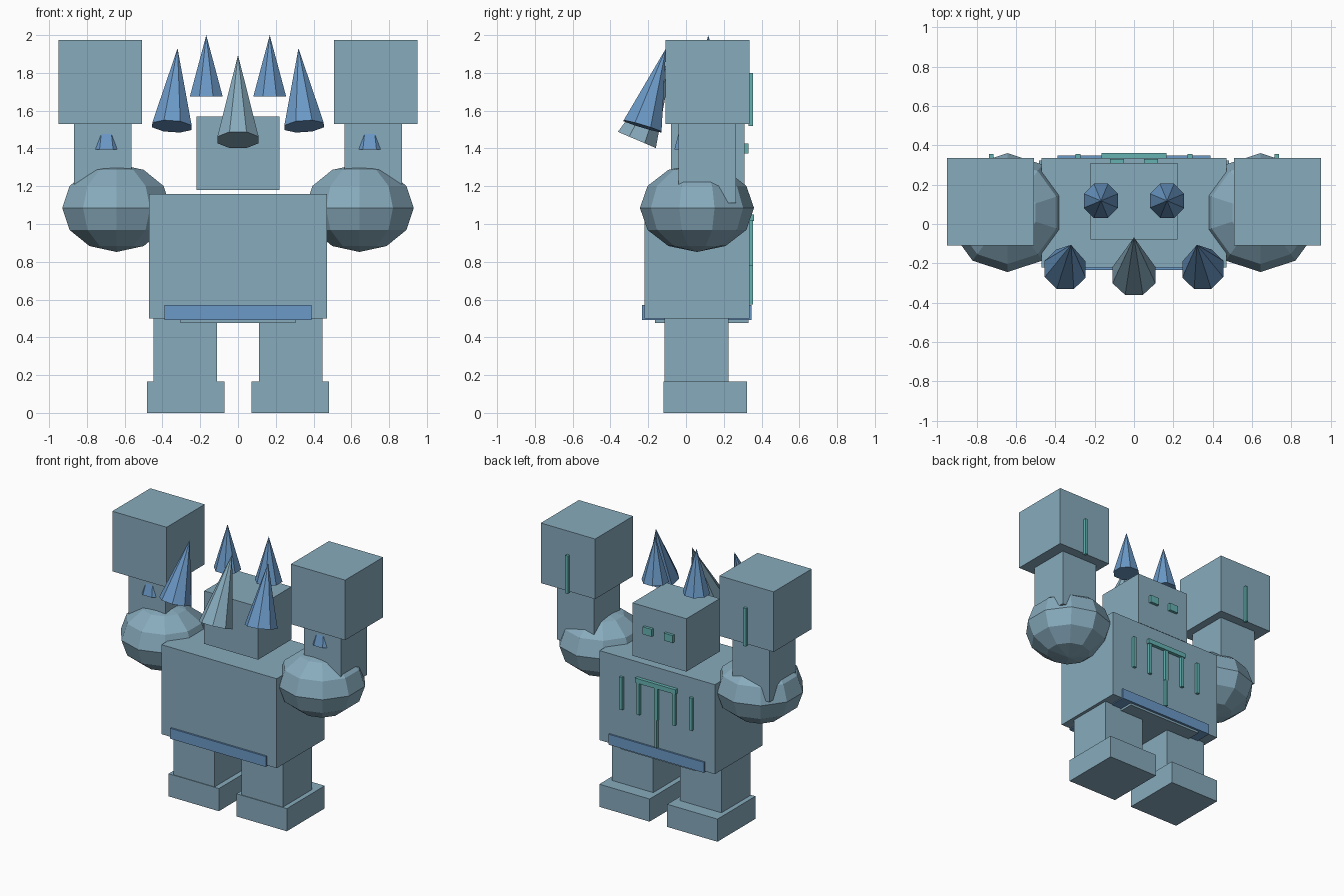
import bpy, bmesh, math
from mathutils import Vector, Matrix

if "Cube" in bpy.data.objects:
    bpy.data.objects.remove(bpy.data.objects["Cube"], do_unlink=True)


def material(name, rgb):
    mat = bpy.data.materials.new(name)
    mat.use_nodes = True
    color = (*rgb, 1)
    mat.diffuse_color = color
    mat.node_tree.nodes["Principled BSDF"].inputs["Base Color"].default_value = color
    return mat


STEEL = material("steel_blue_grey", (0.243, 0.406, 0.507))
BLUE = material("sky_blue", (0.147, 0.319, 0.571))
TEAL = material("teal", (0.133, 0.448, 0.448))


def finish(name, bm, mat):
    mesh = bpy.data.meshes.new(name)
    bm.to_mesh(mesh)
    bm.free()
    mesh.materials.append(mat)
    obj = bpy.data.objects.new(name, mesh)
    bpy.context.collection.objects.link(obj)
    return obj


def box(name, xs, ys, zs, mat=STEEL):
    """Box given by its extent along each axis."""
    bm = bmesh.new()
    spans = (xs, ys, zs)
    center = Vector([(a + b) / 2 for a, b in spans])
    size = Vector([b - a for a, b in spans])
    bmesh.ops.create_cube(bm, size=1, matrix=Matrix.Translation(center) @ Matrix.Diagonal(size).to_4x4())
    return finish(name, bm, mat)


def spike(name, base, tip, radius, mat=BLUE):
    """Eight-sided cone from base centre to tip."""
    bm = bmesh.new()
    base, tip = Vector(base), Vector(tip)
    axis = tip - base
    turn = Vector((0, 0, 1)).rotation_difference(axis).to_matrix().to_4x4()
    place = Matrix.Translation((base + tip) / 2) @ turn @ Matrix.Rotation(math.pi / 8, 4, "Z")
    bmesh.ops.create_cone(bm, cap_ends=True, segments=8, radius1=radius, radius2=0,
                          depth=axis.length, matrix=place)
    return finish(name, bm, mat)


def shoulder(name, center, radius, height):
    """Flattened faceted ball."""
    bm = bmesh.new()
    scale = Matrix.Diagonal((1, 1, height / radius, 1))
    bmesh.ops.create_uvsphere(bm, u_segments=10, v_segments=6, radius=radius,
                              matrix=Matrix.Translation(center) @ scale)
    return finish(name, bm, STEEL)


def span(side, inner, outer):
    return tuple(sorted((side * inner, side * outer)))


# Torso, head and waist
box("torso", (-0.47, 0.47), (-0.22, 0.335), (0.5, 1.16))
box("head", (-0.22, 0.22), (-0.08, 0.31), (1.18, 1.57))
box("belt", (-0.39, 0.39), (-0.233, 0.347), (0.493, 0.57), BLUE)
box("hip_plate", (-0.305, 0.305), (-0.165, 0.33), (0.477, 0.51))

# Central crest spike
spike("center_spike", (0, -0.26, 1.445), (0, -0.068, 1.895), 0.118, STEEL)

# Chest bars
PANEL = (0.33, 0.355)
box("chest_crossbar", (-0.165, 0.165), (0.33, 0.36), (1.015, 1.05), TEAL)
box("chest_center_bar", (-0.014, 0.014), PANEL, (0.78, 1.02), TEAL)
box("chest_lower_bar", (-0.009, 0.009), PANEL, (0.575, 0.79), TEAL)

for side, label in ((1, "left"), (-1, "right")):
    # Legs
    box(label + "_leg", span(side, 0.11, 0.447), (-0.115, 0.225), (0.16, 0.5))
    box(label + "_foot", span(side, 0.072, 0.482), (-0.12, 0.322), (0, 0.167))

    # Raised arms
    shoulder(label + "_shoulder", (side * 0.643, 0.058, 1.085), 0.302, 0.233)
    box(label + "_forearm", span(side, 0.565, 0.867), (-0.04, 0.265), (1.11, 1.54))
    box(label + "_fist", span(side, 0.507, 0.95), (-0.108, 0.335), (1.53, 1.973))
    box(label + "_fist_bar", span(side, 0.715, 0.737), PANEL, (1.52, 1.8), TEAL)
    x = side * 0.697
    spike(label + "_forearm_stud", (x, 0.025, 1.395), (x, 0.025, 1.72), 0.094)

    # Head spikes
    x = side * 0.168
    spike(label + "_upright_spike", (x, 0.118, 1.675), (x, 0.118, 2), 0.094)
    spike(label + "_tilted_spike", (side * 0.35, -0.23, 1.517), (side * 0.32, -0.106, 1.93), 0.113)

    # Eyes and paired chest bars
    box(label + "_eye", span(side, 0.05, 0.122), (0.3, 0.33), (1.372, 1.427), TEAL)
    for part, x in (("inner", 0.145), ("outer", 0.285)):
        box(label + "_" + part + "_chest_bar", span(side, x - 0.012, x + 0.012),
            PANEL, (0.78, 1.02), TEAL)
